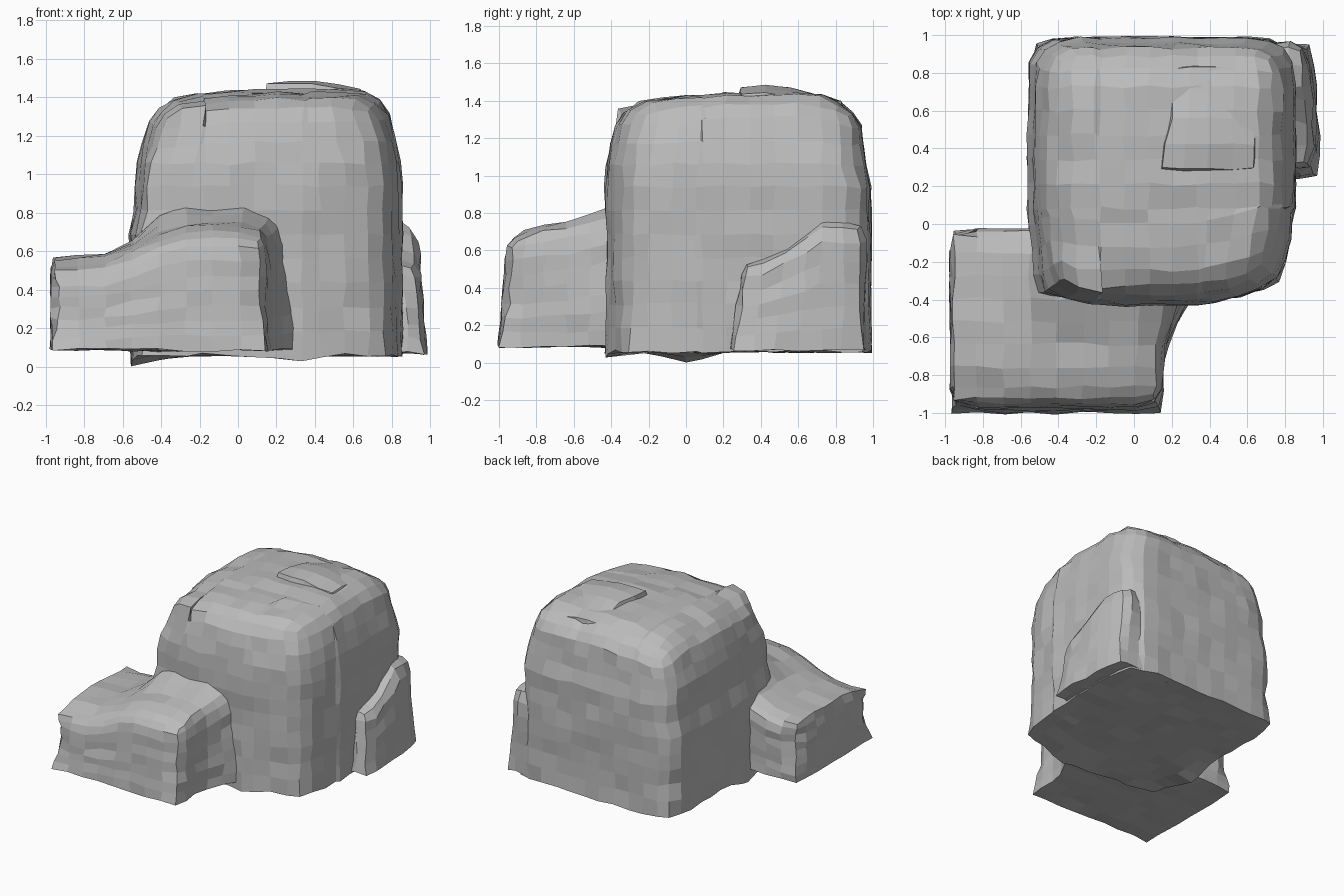
import bpy, bmesh, random
from mathutils import Vector

random.seed(4)
if "Cube" in bpy.data.objects:
    bpy.data.objects.remove(bpy.data.objects["Cube"])

stone = bpy.data.materials.new("grey stone")
stone.use_nodes = True
grey = (0.5, 0.5, 0.5, 1)
stone.diffuse_color = grey
stone.node_tree.nodes["Principled BSDF"].inputs["Base Color"].default_value = grey


def smooth(a, b, v):
    t = min(1, max(0, (v - a) / (b - a)))
    return t * t * (3 - 2 * t)


def rock(name, lo, hi, radius, cuts, warp, foot_sharp=0.85, keep=None, rough=0.01):
    """Gridded block with rounded top and sides, sharper foot, then warped and roughened."""
    lo, hi = Vector(lo), Vector(hi)
    bm = bmesh.new()
    bmesh.ops.create_cube(bm, size=1)
    bmesh.ops.subdivide_edges(bm, edges=bm.edges[:], cuts=cuts, use_grid_fill=True)
    for v in bm.verts:
        q = Vector(lo[i] + (v.co[i] + 0.5) * (hi[i] - lo[i]) for i in range(3))
        core = Vector(min(max(q[i], lo[i] + radius), hi[i] - radius) for i in range(3))
        if q.z < core.z:
            core.z = q.z
        out = q - core
        p = core + out.normalized() * min(radius, out.length) if out.length else q.copy()
        sharp = foot_sharp * (1 - smooth(lo.z, lo.z + 0.25, q.z))
        if keep:
            sharp = max(sharp, keep(q))
        p = warp(p.lerp(q, sharp))
        p += Vector(random.uniform(-rough, rough) for _ in range(3))
        v.co = p
    mesh = bpy.data.meshes.new(name)
    bm.to_mesh(mesh)
    bm.free()
    mesh.materials.append(stone)
    obj = bpy.data.objects.new(name, mesh)
    bpy.context.collection.objects.link(obj)
    return obj


# Tall boulder: bowed front, back ledge, tapering crown
def tall_warp(p):
    up = smooth(0.95, 1.4, p.z)
    if p.x < -0.2:
        p.x += 0.07 * up + 0.03 * smooth(0.7, 0.85, p.z) + 0.03 * smooth(0.1, -0.35, p.y)
    elif p.x > 0.4:
        p.x -= 0.06 * up + 0.04 * smooth(0.1, -0.35, p.y)
    if p.y < 0:
        p.y += 0.1 * smooth(0.25, 0.85, p.x) + 0.04 * smooth(-0.1, -0.5, p.x)
        p.y += 0.05 * up
    else:
        p.y -= 0.04 * smooth(0.98, 1.12, p.z) * smooth(0.7, 0.9, p.y)
    p.z -= up * (0.04 * smooth(0.1, -0.4, p.x) + 0.04 * smooth(0.3, -0.3, p.y))
    p.z -= up * 0.05 * smooth(0.65, 0.9, p.y)
    # Low points under the left and front edges
    if p.z < 0.1:
        p.z -= 0.05 * smooth(0.3, 0, abs(p.x + 0.55)) * smooth(0.25, 0, abs(p.y))
        p.z -= 0.03 * smooth(0.3, 0, abs(p.x - 0.3)) * smooth(-0.2, -0.4, p.y)
    return p


def tall_corner(q):
    if q.y > -0.25:
        return 0
    ridge = 0.7 * smooth(1.1, 1.2, q.z) * smooth(0.25, 0.1, abs(q.x + 0.36))
    side = 0.45 * smooth(0.5, 0.7, q.z) * smooth(1.3, 1.15, q.z) * smooth(-0.3, -0.4, q.x)
    return max(ridge, side)


boulder = rock("tall_boulder", (-0.56, -0.43, 0.06), (0.85, 0.985, 1.44), 0.2, 10,
               tall_warp, 0.4, tall_corner)


# Low boulder: top falls away to one side, foot flares into the tall boulder
def low_warp(p):
    t = (p.z - 0.09) / 0.66
    top = 0.57 + 0.18 * smooth(-0.78, -0.22, p.x)
    p.z = 0.09 + t * (top - 0.09)
    p.z += 0.08 * max(0, t) * smooth(-0.6, -0.43, p.y) * smooth(-0.6, -0.4, p.x)
    p.z -= 0.05 * max(0, t) * smooth(-0.65, -0.95, p.y)
    flare = min(1, max(0, (p.y + 0.8) / 0.37)) ** 2
    p.x += 0.16 * flare * (1 - 0.6 * t) * max(0, (p.x + 0.1) / 0.25)
    p.y += 0.05 * t * smooth(-0.8, -1, p.y)
    return p


def low_corner(q):
    return 0.6 * smooth(-0.8, -0.9, q.x) * smooth(0.55, 0.75, q.z)


low = rock("low_boulder", (-0.97, -1, 0.085), (0.15, -0.03, 0.75), 0.13, 7, low_warp,
           keep=low_corner)


# Side bulge: shoulder is highest towards the back
def bulge_warp(p):
    t = (p.z - 0.07) / 0.68
    p.z -= 0.22 * max(0, t) * smooth(0.75, 0.3, p.y)
    if p.x > 0.8:
        p.x -= 0.04 * t + 0.03 * smooth(0.5, 0.95, p.y)
    if p.y < 0.6:
        p.y += 0.06 * t
    return p


bulge = rock("side_bulge", (0.45, 0.24, 0.07), (0.98, 0.96, 0.76), 0.1, 5, bulge_warp, 0.4)


# Raised slab on the crown, sinking into it towards the back and side
def slab_warp(p):
    p.z -= 0.08 * smooth(0.45, 0.85, p.y) + 0.035 * smooth(0.35, 0.65, p.x)
    p.x += 0.06 * smooth(0.3, 0.6, p.y) * smooth(0.4, 0.15, p.x)
    return p


slab = rock("crown_slab", (0.13, 0.28, 1.25), (0.65, 0.84, 1.485), 0.04, 3, slab_warp,
            rough=0.006)

# Fuse everything into one stone
for part in (low, bulge, slab):
    mod = boulder.modifiers.new("fuse", "BOOLEAN")
    mod.operation = "UNION"
    mod.solver = "EXACT"
    mod.object = part
bpy.context.view_layer.update()
fused = bpy.data.meshes.new_from_object(
    boulder.evaluated_get(bpy.context.evaluated_depsgraph_get()))
boulder.modifiers.clear()
boulder.data = fused
boulder.name = "rock_formation"
for part in (low, bulge, slab):
    bpy.data.objects.remove(part)
for poly in fused.polygons:
    poly.use_smooth = False
    poly.material_index = 0
